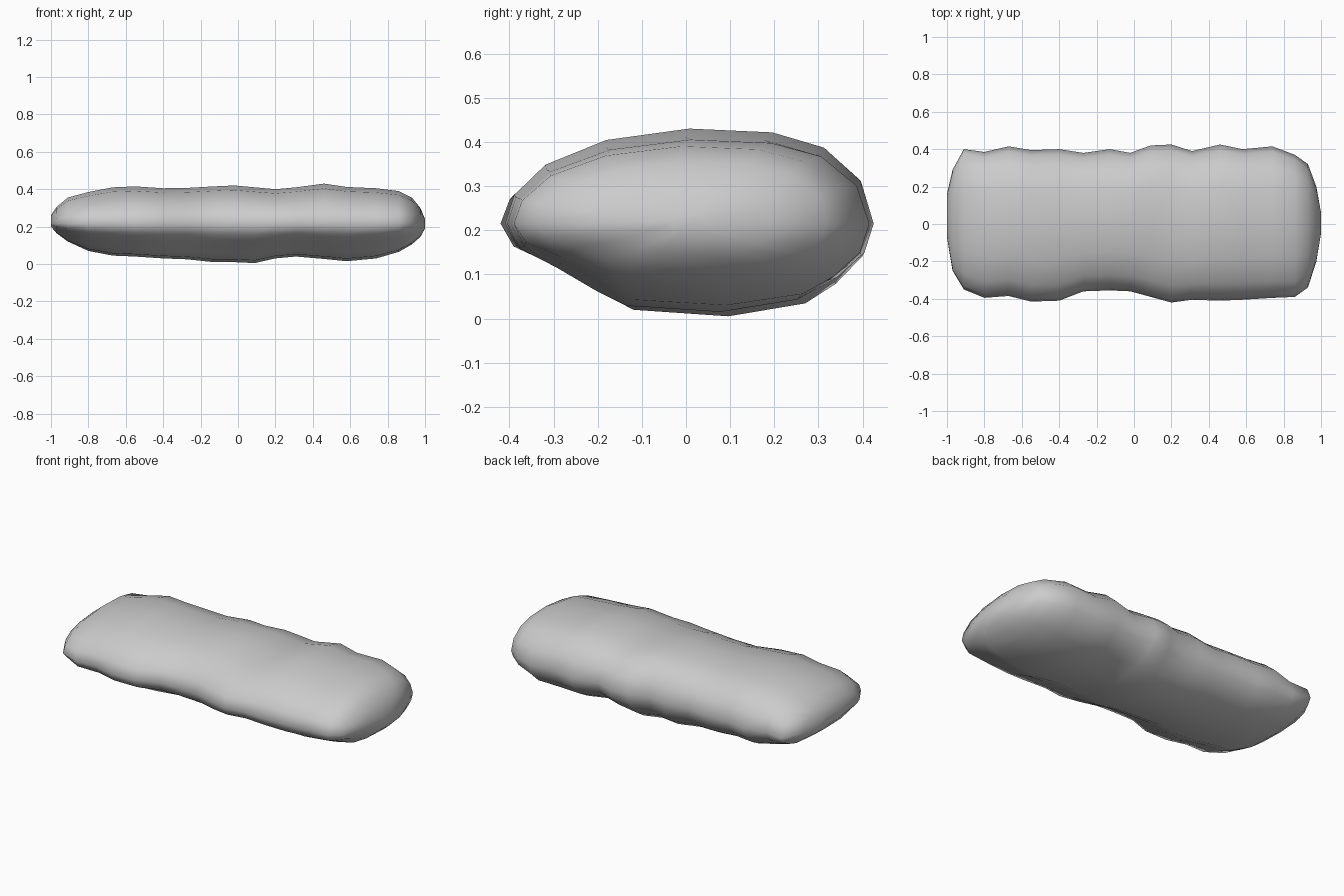
import bpy, bmesh

# Stations along the slab: x, front y, back y, bottom z, top z
STATIONS = [
    (-1.00, -0.07, 0.16, 0.20, 0.26), (-0.97, -0.25, 0.29, 0.165, 0.305),
    (-0.91, -0.35, 0.40, 0.12, 0.355), (-0.80, -0.395, 0.385, 0.07, 0.385),
    (-0.67, -0.385, 0.415, 0.045, 0.41), (-0.55, -0.415, 0.395, 0.04, 0.415),
    (-0.40, -0.41, 0.40, 0.03, 0.405), (-0.27, -0.36, 0.38, 0.025, 0.407),
    (-0.13, -0.355, 0.40, 0.01, 0.415), (-0.02, -0.36, 0.38, 0.01, 0.42),
    (0.09, -0.39, 0.42, 0.005, 0.41), (0.20, -0.42, 0.425, 0.03, 0.40),
    (0.31, -0.405, 0.39, 0.04, 0.41), (0.46, -0.41, 0.425, 0.027, 0.43),
    (0.58, -0.405, 0.40, 0.015, 0.412), (0.74, -0.395, 0.415, 0.03, 0.405),
    (0.86, -0.39, 0.37, 0.065, 0.39), (0.93, -0.34, 0.32, 0.105, 0.355),
    (0.975, -0.20, 0.20, 0.145, 0.30), (1.00, -0.05, 0.06, 0.19, 0.24),
]

# Cross-section: position across the width, height above or below the edge line
SECTION = [
    (-1, 0), (-0.95, 0.30), (-0.78, 0.62), (-0.45, 0.88), (0, 1), (0.45, 0.96),
    (0.73, 0.80), (0.93, 0.45), (1, 0), (0.95, -0.35), (0.80, -0.65),
    (0.63, -0.86), (0.2, -1), (-0.33, -0.93), (-0.5, -0.76), (-0.72, -0.5),
    (-0.93, -0.28),
]
EDGE_Z = 0.215

stone = bpy.data.materials.new("stone_grey")
stone.diffuse_color = (0.6, 0.6, 0.6, 1)

# Slab body lofted through the stations
bm = bmesh.new()
rings = []
for x, y0, y1, z0, z1 in STATIONS:
    mid, half = (y0 + y1) / 2, (y1 - y0) / 2
    rings.append([bm.verts.new((x, mid + u * half,
                                EDGE_Z + h * ((z1 - EDGE_Z) if h > 0 else (EDGE_Z - z0))))
                  for u, h in SECTION])
n = len(SECTION)
for a, b in zip(rings, rings[1:]):
    for i in range(n):
        j = (i + 1) % n
        bm.faces.new((a[i], a[j], b[j], b[i]))

# Rounded end caps
bm.faces.new(rings[0])
bm.faces.new(rings[-1])
bmesh.ops.recalc_face_normals(bm, faces=bm.faces[:])
for f in bm.faces:
    f.smooth = True

mesh = bpy.data.meshes.new("stone_slab")
bm.to_mesh(mesh)
bm.free()
mesh.materials.append(stone)
slab = bpy.data.objects.new("stone_slab", mesh)
bpy.context.collection.objects.link(slab)
